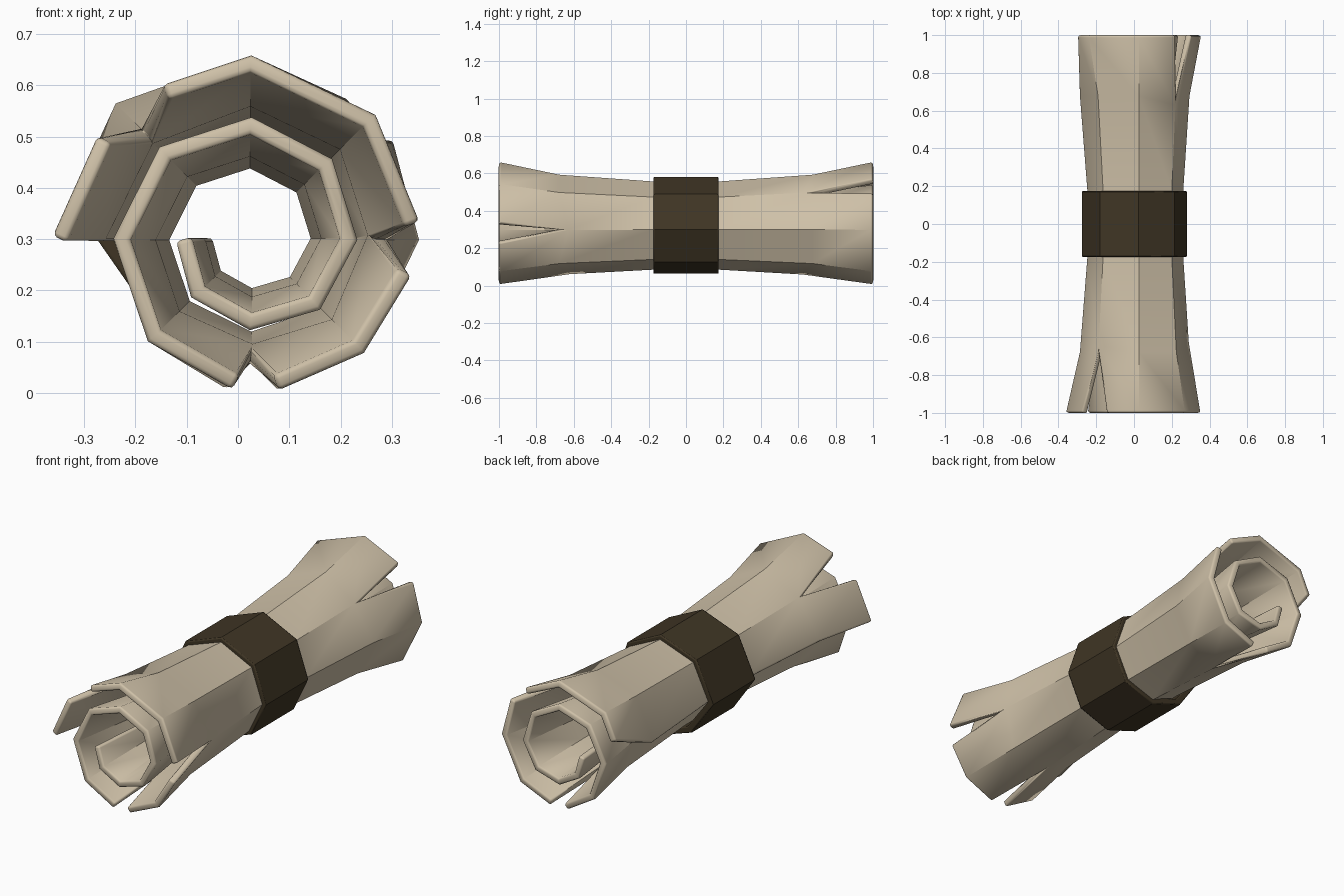
import bpy, bmesh, math

if "Cube" in bpy.data.objects:
    bpy.data.objects.remove(bpy.data.objects["Cube"])

CX, CZ = 0.025, 0.30


def polar(r, deg):
    a = math.radians(deg)
    return CX + r * math.cos(a), CZ + r * math.sin(a)


def finish(bm, name, color, bevel, angle):
    mesh = bpy.data.meshes.new(name)
    bmesh.ops.recalc_face_normals(bm, faces=bm.faces)
    bm.to_mesh(mesh)
    bm.free()
    ob = bpy.data.objects.new(name, mesh)
    bpy.context.collection.objects.link(ob)
    mat = bpy.data.materials.new(name + "_color")
    mat.diffuse_color = (*color, 1)
    mat.use_nodes = True
    mat.node_tree.nodes["Principled BSDF"].inputs["Base Color"].default_value = mat.diffuse_color
    mesh.materials.append(mat)
    if name == "rolled_sheet":
        s = ob.modifiers.new("thickness", "SOLIDIFY")
        s.thickness, s.offset, s.use_even_offset = 0.032, 0, True
    b = ob.modifiers.new("soft_rim", "BEVEL")
    b.width, b.segments = bevel, 2
    b.limit_method, b.angle_limit = "ANGLE", math.radians(angle)
    bpy.ops.object.select_all(action="DESELECT")
    ob.select_set(True)
    bpy.context.view_layer.objects.active = ob
    bpy.ops.object.shade_smooth_by_angle(angle=math.radians(32))
    return ob


# Rolled sheet: two turns of a 45-degree spiral, waisted in the middle, flared at the ends
stations = [(-1, 1.43), (-0.68, 1.15), (-0.18, 1.0), (0.18, 1.0), (0.68, 1.15), (1, 1.43)]
# Torn ends: (station, spiral step) -> end positions on the two sides of the tear
tears = {
    (0, 10): ((-0.005, 0.02), (0.075, 0.019)),
    (0, 12): ((0.325, 0.235), (0.34, 0.33)),
    (0, 15): ((-0.14, 0.588), (-0.262, 0.493)),
    (5, 10): ((-0.015, 0.02), (0.07, 0.019)),
    (5, 13): ((0.288, 0.49), (0.213, 0.557)),
    (5, 16): ((-0.285, 0.43), (-0.285, 0.43)),
}
bm = bmesh.new()
grid = {}
for j, (y, scale) in enumerate(stations):
    for i in range(17):
        p = polar((0.0915 + 0.0106 * i) * scale, 180 + 45 * i)
        if (j, i) in tears:
            grid[j, i] = [bm.verts.new((x, y, z)) for x, z in tears[j, i]]
        else:
            grid[j, i] = [bm.verts.new((p[0], y, p[1]))] * 2
for j in range(5):
    for i in range(16):
        bm.faces.new((grid[j, i][1], grid[j, i + 1][0],
                      grid[j + 1, i + 1][0], grid[j + 1, i][1]))
loose = [v for v in bm.verts if not v.link_faces]
bmesh.ops.delete(bm, geom=loose, context="VERTS")
finish(bm, "rolled_sheet", (0.62, 0.53, 0.39), 0.009, 60)

# Band: eight-sided ring hugging the waist
radii = [0.255, 0.268, 0.28, 0.29, 0.30, 0.25, 0.236, 0.245]
bm = bmesh.new()
loops = []
for y, inset in ((-0.175, 0.0), (0.175, 0.0), (0.175, 0.035), (-0.175, 0.035)):
    pts = [polar(r - inset, 45 * k) for k, r in enumerate(radii)]
    loops.append([bm.verts.new((x, y, z)) for x, z in pts])
for n in range(4):
    a, b = loops[n], loops[(n + 1) % 4]
    for k in range(8):
        m = (k + 1) % 8
        bm.faces.new((a[k], a[m], b[m], b[k]))
finish(bm, "band", (0.05, 0.036, 0.018), 0.006, 70)
